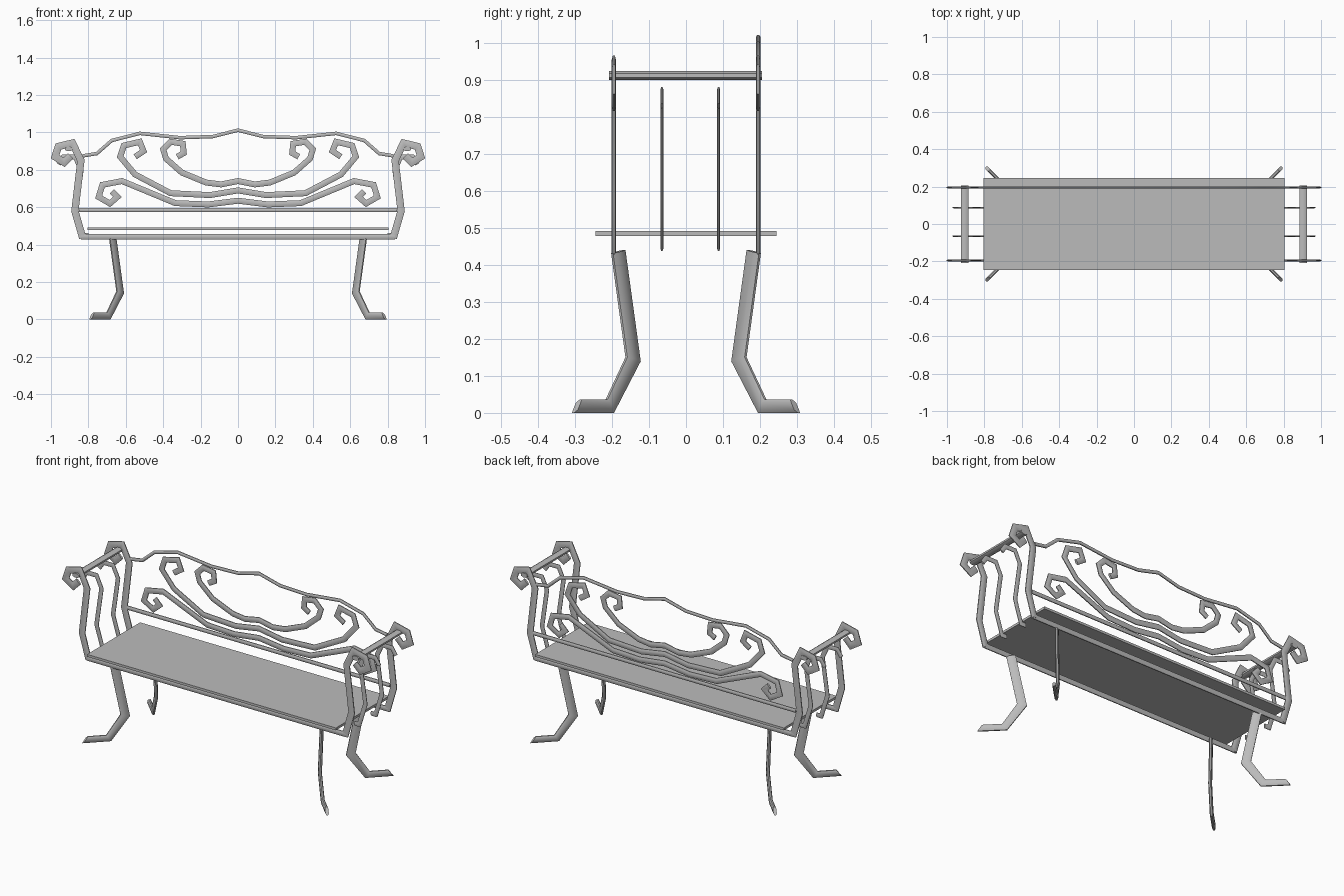
import bpy, bmesh, math
from mathutils import Vector

cube = bpy.data.objects.get("Cube")
if cube:
    bpy.data.objects.remove(cube)

metal = bpy.data.materials.new("grey_metal")
metal.use_nodes = True
GREY = (0.5, 0.5, 0.5, 1)
metal.diffuse_color = GREY
metal.node_tree.nodes["Principled BSDF"].inputs["Base Color"].default_value = GREY


def finish(bm, name, smooth=True):
    bmesh.ops.recalc_face_normals(bm, faces=bm.faces)
    mesh = bpy.data.meshes.new(name)
    bm.to_mesh(mesh)
    bm.free()
    mesh.materials.append(metal)
    obj = bpy.data.objects.new(name, mesh)
    bpy.context.collection.objects.link(obj)
    if smooth:
        bpy.ops.object.select_all(action='DESELECT')
        obj.select_set(True)
        bpy.context.view_layer.objects.active = obj
        bpy.ops.object.shade_smooth_by_angle(angle=math.radians(50))
    return obj


def tube(name, path, width, depth, origin=(0, 0, 0), along=(1, 0, 0), slant=0, sides=8):
    """Mitred oval tube following (u, z) points in the upright plane through origin."""
    bm = bmesh.new()
    pts = [Vector(p) for p in path]
    along, origin = Vector(along).normalized(), Vector(origin)
    across = along.cross(Vector((0, 0, 1)))
    dirs = [(b - a).normalized() for a, b in zip(pts, pts[1:])]
    rings = []
    for i, p in enumerate(pts):
        d0, d1 = dirs[max(i - 1, 0)], dirs[min(i, len(dirs) - 1)]
        t = (d0 + d1).normalized()
        n = Vector((-t.y, t.x)) / max(t.dot(d0), 0.6)
        if i == len(pts) - 1:
            n += t * slant
        ring = []
        for k in range(sides):
            a = 2 * math.pi * (k + 0.5) / sides
            q = p + n * math.cos(a) * width / 2
            ring.append(bm.verts.new(origin + along * q.x + Vector((0, 0, q.y))
                                     + across * math.sin(a) * depth / 2))
        rings.append(ring)
    for r0, r1 in zip(rings, rings[1:]):
        for k in range(sides):
            j = (k + 1) % sides
            bm.faces.new((r0[k], r0[j], r1[j], r1[k]))
    bm.faces.new(rings[0])
    bm.faces.new(rings[-1])
    return finish(bm, name)


def mirrored(half):
    """Full path from the half that starts on the centre line."""
    return [(-x, z) for x, z in reversed(half[1:])] + half


def box(name, size, centre):
    bm = bmesh.new()
    bmesh.ops.create_cube(bm, size=1)
    for v in bm.verts:
        v.co = Vector(a * b for a, b in zip(v.co, size)) + Vector(centre)
    return finish(bm, name, False)


BACK = 0.195
SIDES = (("left", 1), ("right", -1))

# Seat
box("seat", (1.61, 0.49, 0.014), (0, 0, 0.485))

# Long rails
for end, y in (("front", -BACK), ("back", BACK)):
    tube(end + "_bottom_rail", [(-0.84, 0.443), (0.84, 0.443)], 0.032, 0.014, (0, y, 0))
tube("back_rest_rail", [(-0.85, 0.585), (0.85, 0.585)], 0.024, 0.014, (0, BACK, 0))

# Wavy top of the back
crest = [(0, 1.012), (0.135, 0.978), (0.31, 0.972), (0.525, 0.995),
         (0.675, 0.957), (0.755, 0.887), (0.83, 0.875)]
tube("back_crest", mirrored(crest), 0.02, 0.014, (0, BACK, 0))

# Scrolls in the back
scrolls = {
    "lower_scroll": [(0, 0.635), (0.16, 0.615), (0.335, 0.622), (0.62, 0.74), (0.725, 0.72),
                     (0.745, 0.655), (0.685, 0.62), (0.645, 0.655), (0.675, 0.685)],
    "middle_scroll": [(0, 0.69), (0.15, 0.665), (0.36, 0.675), (0.55, 0.775), (0.63, 0.87),
                      (0.61, 0.93), (0.525, 0.95), (0.505, 0.9), (0.55, 0.87)],
    "upper_scroll": [(0, 0.74), (0.09, 0.722), (0.17, 0.732), (0.3, 0.785), (0.385, 0.86),
                     (0.4, 0.91), (0.36, 0.95), (0.295, 0.94), (0.29, 0.89), (0.325, 0.87)],
}
for name, half in scrolls.items():
    tube(name, mirrored(half), 0.034, 0.014, (0, BACK, 0))

# Arms, slats and arm rests
arm = [(0.83, 0.435), (0.872, 0.58), (0.84, 0.85), (0.885, 0.943), (0.96, 0.925),
       (0.978, 0.87), (0.93, 0.84), (0.895, 0.875)]
slat = [(0.8, 0.45), (0.83, 0.45), (0.87, 0.58), (0.838, 0.8), (0.87, 0.868),
        (0.935, 0.868), (0.96, 0.83)]
for side, s in SIDES:
    for end, y in (("front", -BACK), ("back", BACK)):
        tube(f"{side}_{end}_arm", arm, 0.042, 0.014, (0, y, 0), (s, 0, 0))
    for end, y in (("front", -0.065), ("back", 0.088)):
        tube(f"{side}_{end}_slat", slat, 0.028, 0.009, (0, y, 0), (s, 0, 0))
    tube(f"{side}_arm_rest", [(-0.208, 0.912), (0.205, 0.912)], 0.027, 0.045,
         (s * 0.905, 0, 0), (0, 1, 0))

# Splayed legs, standing on the diagonals
R = math.sqrt(2)
leg = [(0.0, 0.436), (-0.04 * R, 0.145), (0.023 * R, 0.018), (0.112 * R, 0.018)]
for side, s in SIDES:
    for end, e in (("front", -1), ("back", 1)):
        obj = tube(f"{side}_{end}_leg", leg, 0.052, 0.02,
                   (s * 0.67, e * 0.183, 0), (s, e, 0), slant=-0.6)
        # Flatten the foot to the ground
        for v in obj.data.vertices:
            if v.co.z < 0.06:
                v.co.z = min(max(v.co.z, 0), 0.036)
